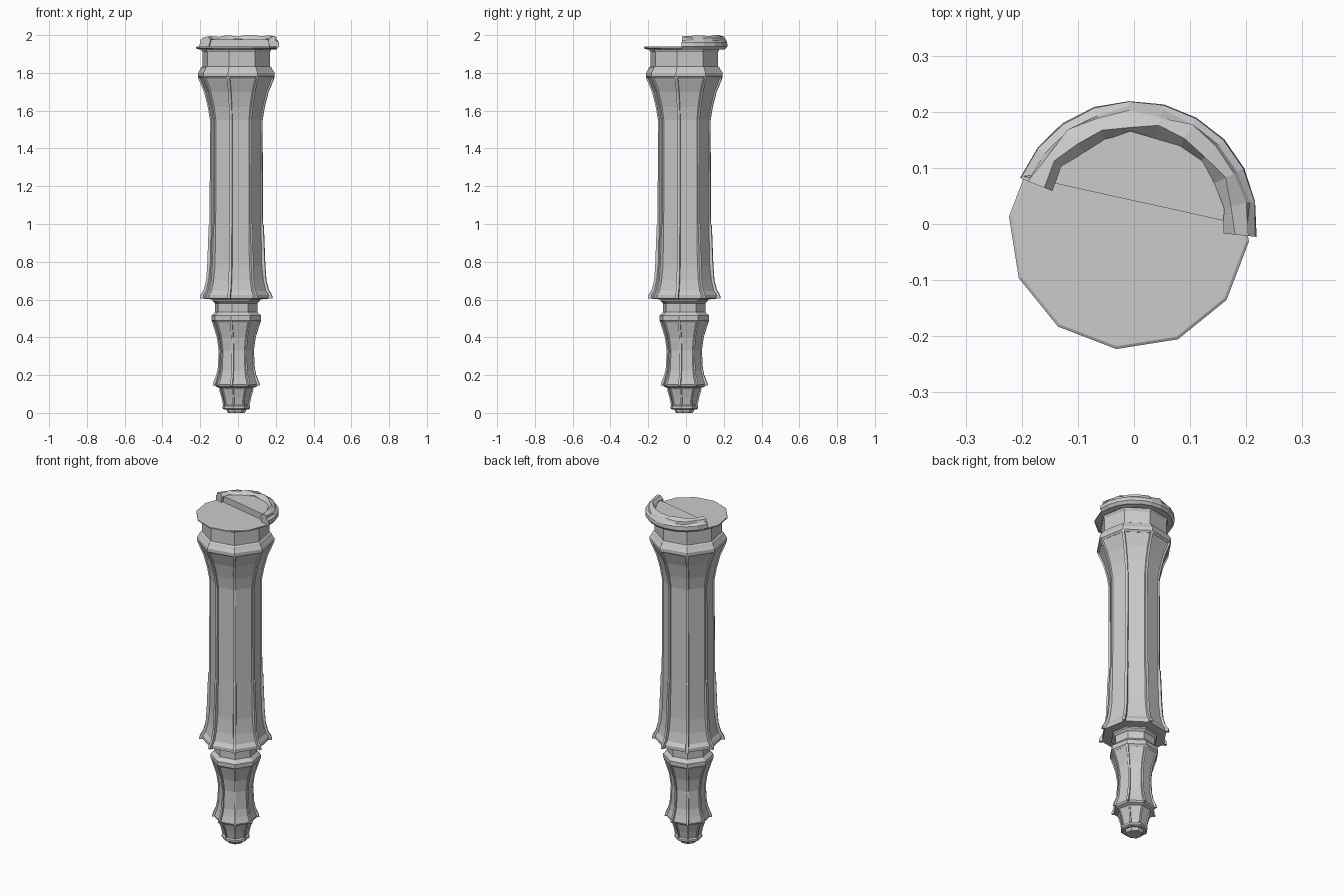
import bpy, bmesh, math, random
from math import cos, sin, radians

if "Cube" in bpy.data.objects:
    bpy.data.objects.remove(bpy.data.objects["Cube"])
random.seed(4)

CX = CY = -0.009          # column axis
PHASE = radians(-12)      # octagon corner direction


def finish(bm, name):
    bmesh.ops.recalc_face_normals(bm, faces=bm.faces)
    me = bpy.data.meshes.new(name)
    bm.to_mesh(me)
    bm.free()
    ob = bpy.data.objects.new(name, me)
    bpy.context.collection.objects.link(ob)
    return ob


def loft(bm, rings):
    """Bridge closed rings of points and cap both ends."""
    rows = [[bm.verts.new(p) for p in r] for r in rings]
    n = len(rows[0])
    for a, b in zip(rows, rows[1:]):
        for i in range(n):
            j = (i + 1) % n
            bm.faces.new((a[i], a[j], b[j], b[i]))
    bm.faces.new(rows[0][::-1])
    bm.faces.new(rows[-1])


def lathe(name, profile, sides=8, phase=PHASE, cx=CX, cy=CY):
    bm = bmesh.new()
    loft(bm, [[(cx + r * cos(phase + i * math.tau / sides),
                cy + r * sin(phase + i * math.tau / sides), z)
               for i in range(sides)] for r, z in profile])
    return finish(bm, name)


def corner_ribs(name, path, half=0.008, depth=0.025):
    """Raised strips following the profile at all eight corners."""
    bm = bmesh.new()
    for k in range(8):
        a = PHASE + k * math.tau / 8
        rings = []
        for r, z in path:
            ring = []
            for rr, t in ((r - depth, -half), (r, -half * .8), (r, half * .8), (r - depth, half)):
                ring.append((CX + rr * cos(a) - t * sin(a), CY + rr * sin(a) + t * cos(a), z))
            rings.append(ring)
        loft(bm, rings)
    return finish(bm, name)


# Foot
lathe("foot_tip", [(.045, 0), (.052, .012), (.052, .03)], 8)
lathe("foot_cone", [(.066, .018), (.075, .024), (.075, .036), (.066, .042),
                    (.074, .08), (.088, .125), (.094, .135), (.08, .14)])
corner_ribs("foot_ribs", [(.071, .04), (.079, .08), (.093, .125)], .005, .015)

# Lower waisted section
lathe("lower_shaft", [(.085, .13), (.112, .14), (.116, .15), (.104, .185), (.095, .225),
                      (.09, .33), (.1, .40), (.123, .475), (.128, .485)])
corner_ribs("lower_shaft_ribs", [(.127, .145), (.122, .165), (.107, .20), (.099, .24),
                                 (.094, .33), (.104, .40), (.128, .475), (.132, .487)], .007)
lathe("lower_capital", [(.126, .48), (.135, .49), (.135, .515), (.118, .53),
                        (.114, .535), (.114, .58), (.128, .592), (.128, .605)])

# Main shaft with flared ends
lathe("main_shaft", [(.125, .60), (.18, .605), (.18, .625), (.165, .645), (.152, .70),
                     (.143, .78), (.138, 1.0), (.137, 1.55), (.148, 1.62),
                     (.168, 1.70), (.195, 1.765), (.198, 1.775)])
corner_ribs("main_shaft_ribs", [(.196, .605), (.192, .625), (.176, .65), (.162, .70), (.156, .78),
                                (.148, .99), (.143, 1.0), (.141, 1.55), (.153, 1.62),
                                (.174, 1.70), (.202, 1.765), (.206, 1.78)], .009, .03)

# Upper capital and neck
lathe("upper_capital", [(.198, 1.77), (.208, 1.78), (.208, 1.80), (.198, 1.815), (.19, 1.83),
                        (.182, 1.835), (.182, 1.91), (.188, 1.918), (.188, 1.93)])
lathe("top_plate", [(.2, 1.925), (.215, 1.93), (.215, 1.937), (.21, 1.94)], 12, radians(-36))

# Broken half of the top ring
bm = bmesh.new()
section = [(.17, 1.93), (.207, 1.925), (.22, 1.94), (.218, 1.962), (.206, 1.972),
           (.2, 1.986), (.178, 1.995), (.16, 1.978)]
rings = []
for k in range(11):
    a = radians(-6 + 164 * k / 10)
    ring = []
    for i, (r, z) in enumerate(section):
        j = .006 if i > 3 else .001
        r += random.uniform(-j, j)
        z = min(2.0, z + (random.uniform(-.005, .006) if i > 3 else 0))
        if i == 6 and k in (4, 5):
            z = 2.0
        ring.append((r * cos(a), r * sin(a), z))
    rings.append(ring)
loft(bm, rings)
finish(bm, "broken_ring")

# Filled core behind the straight break
bm = bmesh.new()
arc = [(.18 * cos(radians(t)), .18 * sin(radians(t))) for t in range(10, 151, 20)]
outline = [(.2, -.003)] + arc + [(-.198, .085)]
loft(bm, [[(x, y, z) for x, y in outline] for z in (1.935, 1.976)])
finish(bm, "broken_core")
